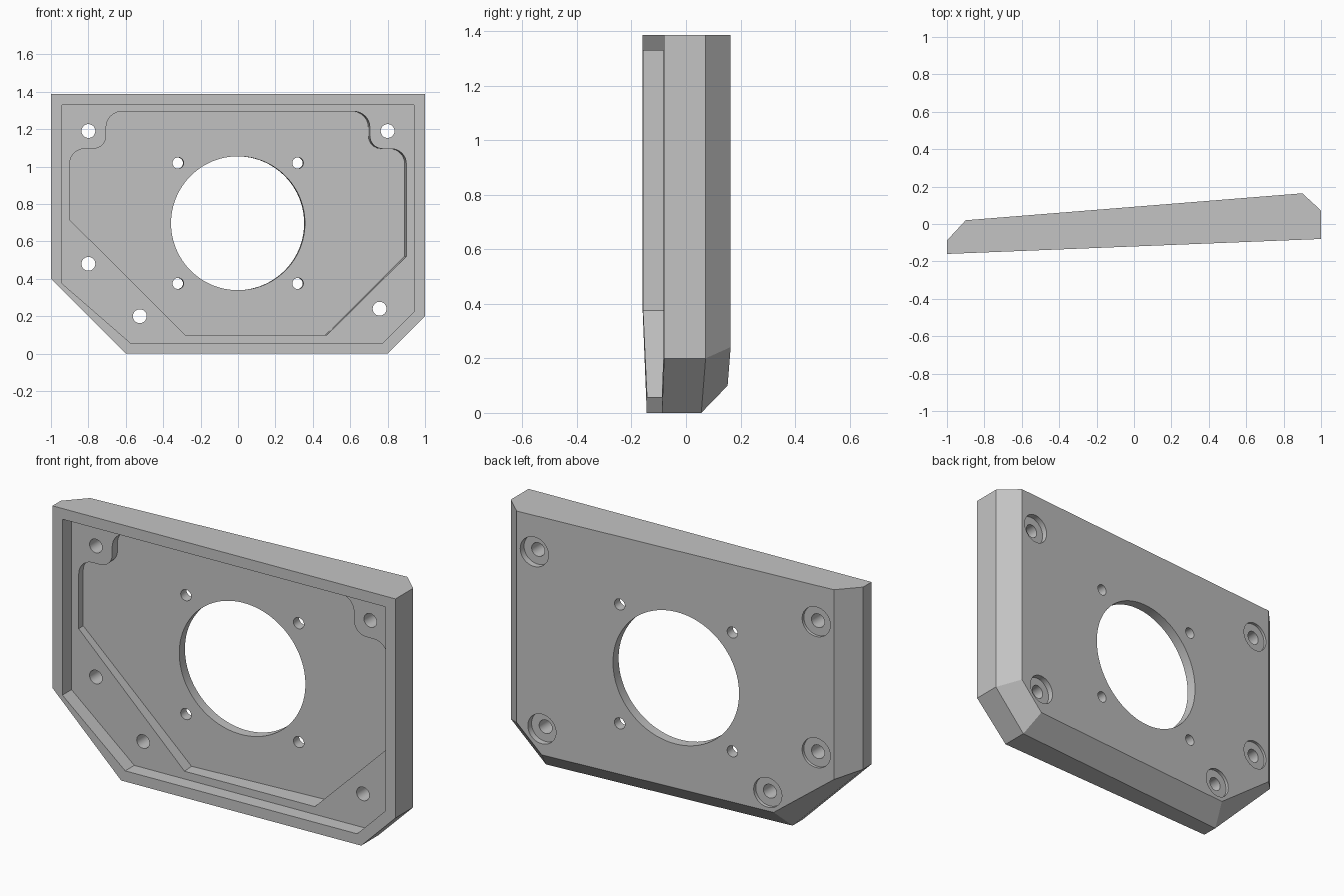
import bpy, bmesh, math

if "Cube" in bpy.data.objects:
    bpy.data.objects.remove(bpy.data.objects["Cube"], do_unlink=True)

TOP = 1.387

# Slanted planes, given as y for a position x
def front(x): return -0.12 + 0.04 * x
def back(x): return 0.092 + 0.08 * x
def ledge(x): return front(x) + 0.078
def pocket_floor(x): return back(x) - 0.055
def shifted(plane, d): return lambda x: plane(x) + d

grey = bpy.data.materials.new("light grey")
grey.use_nodes = True
grey.diffuse_color = (0.55, 0.55, 0.55, 1)
grey.node_tree.nodes["Principled BSDF"].inputs["Base Color"].default_value = (0.55, 0.55, 0.55, 1)

def ring(outline, plane, lean=0.0, ref=None):
    """Lay an x/z outline on a slanted plane, drifting sideways along a leaning axis."""
    pts = []
    for x, z in outline:
        if ref:
            x += lean * (plane(x) - ref(x))
        pts.append((x, plane(x), z))
    return pts

def loft(name, rings):
    """Closed solid through rings of equal length."""
    bm = bmesh.new()
    loops = [[bm.verts.new(p) for p in r] for r in rings]
    n = len(loops[0])
    for a, b in zip(loops, loops[1:]):
        for i in range(n):
            j = (i + 1) % n
            bm.faces.new((a[i], a[j], b[j], b[i]))
    bm.faces.new(loops[0])
    bm.faces.new(loops[-1])
    bmesh.ops.recalc_face_normals(bm, faces=bm.faces)
    mesh = bpy.data.meshes.new(name)
    bm.to_mesh(mesh)
    bm.free()
    mesh.materials.append(grey)
    ob = bpy.data.objects.new(name, mesh)
    bpy.context.collection.objects.link(ob)
    return ob

def arc(cx, cz, r, a0, a1, n=8):
    return [(cx + r * math.cos(math.radians(a0 + (a1 - a0) * i / n)),
             cz + r * math.sin(math.radians(a0 + (a1 - a0) * i / n))) for i in range(n + 1)]

def circle(cx, cz, r, n=32):
    return arc(cx, cz, r, 0, 360, n)[:-1]

def plate_outline(d, top):
    """Plate outline with clipped lower corners, inset by d."""
    e, k = 1 - d, d * math.sqrt(2)
    return [(-e, top), (-e, 0.4 - k + d), (-0.6 + k - d, d),
            (0.8 - k + d, d), (e, 0.2 + k - d), (e, top)]

# Wedge-shaped plate, chamfered at the back except along the top
plate = loft("mounting_plate", [
    ring(plate_outline(0, TOP), front),
    ring(plate_outline(0, TOP), shifted(back, -0.1)),
    ring(plate_outline(0.1, TOP), back)])

cutters = []

# Shallow recess inside the front rim
rim = plate_outline(0.058, TOP - 0.058)
cutters.append(loft("recess_cutter", [ring(rim, shifted(front, -0.1)), ring(rim, ledge)]))

# Deeper pocket with rounded upper corners
corner = (arc(-0.82, 1.015, 0.08, 180, 90) + arc(-0.775, 1.165, 0.07, -90, 0)
          + arc(-0.62, 1.21, 0.085, 180, 90))
pocket = corner + [(-x, z) for x, z in reversed(corner)]
pocket += [(0.9, 0.52), (0.476, 0.1), (-0.283, 0.1), (-0.9, 0.716)]
cutters.append(loft("pocket_cutter", [ring(pocket, shifted(ledge, -0.02), -0.08, ledge),
                                      ring(pocket, pocket_floor, -0.08, ledge)]))

# Large bore and its four small bolt holes, square to the back
bores = [(0, 0.697, 0.358, 96)]
bores += [(sx * 0.32, 0.697 + sz * 0.322, 0.03, 24) for sx in (-1, 1) for sz in (-1, 1)]
for x, z, r, n in bores:
    c = circle(x, z, r, n)
    cutters.append(loft("bore_cutter", [ring(c, shifted(pocket_floor, -0.03), -0.08, pocket_floor),
                                        ring(c, shifted(back, 0.05), -0.08, pocket_floor)]))

# Corner screw holes with counterbores in the back
for x, z in [(-0.8, 1.19), (0.8, 1.19), (-0.8, 0.48), (-0.525, 0.2), (0.757, 0.24)]:
    c = circle(x, z, 0.037)
    cutters.append(loft("screw_cutter", [ring(c, shifted(front, -0.1)), ring(c, shifted(back, 0.1))]))
    c = circle(x, z, 0.08, 40)
    cutters.append(loft("counterbore_cutter", [ring(c, shifted(back, -0.024 - 0.011 * x)),
                                               ring(c, shifted(back, 0.1))]))

# Cut everything out of the plate
bpy.ops.object.select_all(action='DESELECT')
bpy.context.view_layer.objects.active = plate
plate.select_set(True)
for cutter in cutters:
    cutter.hide_render = True
    mod = plate.modifiers.new("cut", 'BOOLEAN')
    mod.operation = 'DIFFERENCE'
    mod.solver = 'EXACT'
    mod.object = cutter
    bpy.ops.object.modifier_apply(modifier=mod.name)
    bpy.data.objects.remove(cutter, do_unlink=True)

bpy.ops.object.shade_smooth_by_angle(angle=math.radians(25))
